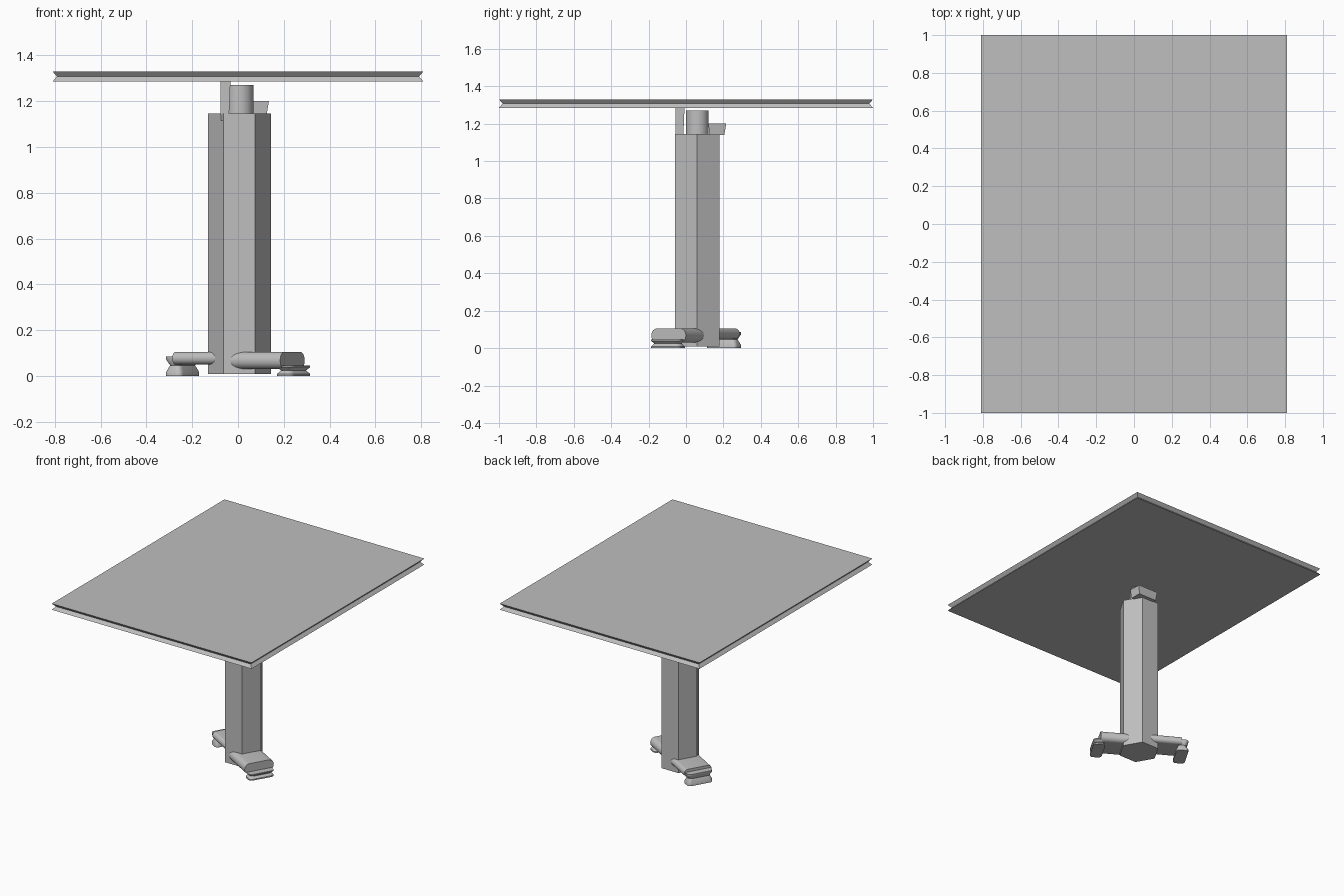
import bpy, bmesh, math
from mathutils import Matrix, Vector

if "Cube" in bpy.data.objects:
    bpy.data.objects.remove(bpy.data.objects["Cube"], do_unlink=True)

grey = bpy.data.materials.new("plain_grey")
grey.use_nodes = True
grey.diffuse_color = (0.52, 0.52, 0.52, 1)
grey.node_tree.nodes["Principled BSDF"].inputs["Base Color"].default_value = grey.diffuse_color

CENTRE = Vector((0.006, 0.06, 0))


def loft(name, rings, smooth=False):
    """Skin a list of matching closed rings and cap both ends."""
    bm = bmesh.new()
    loops = [[bm.verts.new(p) for p in ring] for ring in rings]
    n = len(loops[0])
    for a, b in zip(loops, loops[1:]):
        for i in range(n):
            j = (i + 1) % n
            bm.faces.new((a[i], a[j], b[j], b[i]))
    bm.faces.new(loops[0][::-1])
    bm.faces.new(loops[-1])
    bmesh.ops.recalc_face_normals(bm, faces=bm.faces)
    mesh = bpy.data.meshes.new(name)
    bm.to_mesh(mesh)
    bm.free()
    mesh.materials.append(grey)
    obj = bpy.data.objects.new(name, mesh)
    bpy.context.collection.objects.link(obj)
    if smooth:
        bpy.ops.object.select_all(action='DESELECT')
        obj.select_set(True)
        bpy.context.view_layer.objects.active = obj
        bpy.ops.object.shade_smooth_by_angle(angle=math.radians(35))
    return obj


def rounded(length, width, radius, steps=6):
    """Outline of a rectangle with rounded corners."""
    pts = []
    for q, (sx, sy) in enumerate(((1, 1), (-1, 1), (-1, -1), (1, -1))):
        for k in range(steps + 1):
            a = (q + k / steps) * math.pi / 2
            pts.append((sx * (length / 2 - radius) + radius * math.cos(a),
                        sy * (width / 2 - radius) + radius * math.sin(a)))
    return pts


def ngon(sides, radius, centre, z):
    return [(centre.x + radius * math.cos(math.tau * i / sides),
             centre.y + radius * math.sin(math.tau * i / sides), z) for i in range(sides)]


def rect(x0, x1, y0, y1, z):
    return [(x0, y0, z), (x1, y0, z), (x1, y1, z), (x0, y1, z)]


# Table top with a V groove round its edge
loft("table_top", [rect(-0.81 + g, 0.81 - g, -1 + g, 1 - g, z)
                   for z, g in ((1.285, 0), (1.307, 0.02), (1.33, 0))])

# Hexagonal column and the round post on it
loft("column", [ngon(6, 0.138, CENTRE, z) for z in (0.008, 1.145)])
loft("top_post", [ngon(32, 0.061, CENTRE, z) for z in (1.14, 1.27)], smooth=True)

# Brackets at the head of the column
loft("front_bracket", [rect(-0.075, -0.04, -0.055, -0.015, 1.115),
                       rect(-0.077, -0.033, -0.055, -0.008, 1.285)])
loft("back_bracket", [rect(-0.02, 0.125, 0.125, 0.205, 1.14),
                      rect(-0.025, 0.135, 0.12, 0.215, 1.2)])


def foot(side, angle, reach, shift, width, low, pad_top):
    """Flat rounded leg reaching out of the column, with a waisted pad under its end."""
    turn = Matrix.Translation(CENTRE) @ Matrix.Rotation(math.radians(angle), 4, 'Z')
    high = 0.105
    section = rounded(width, high - low, (high - low) * 0.48)
    mid = (high + low) / 2
    loft(side + "_leg", [[turn @ Vector((d, shift + u, mid + v)) for u, v in section]
                         for d in (0.02, reach)], smooth=True)
    rings = []
    for t, inset in ((0, 0), (0.2, 0), (0.55, 0.013), (0.85, 0), (1, 0)):
        outline = rounded(0.082 - 2 * inset, 0.182 - 2 * inset, 0.024)
        rings.append([turn @ Vector((reach + 0.006 + u, shift + v, pad_top * t))
                      for u, v in outline])
    loft(side + "_foot_pad", rings, smooth=True)


foot("left", -30, 0.277, -0.017, 0.213, 0.03, 0.045)
foot("right", 150, 0.28, 0.0, 0.2, 0.05, 0.085)
